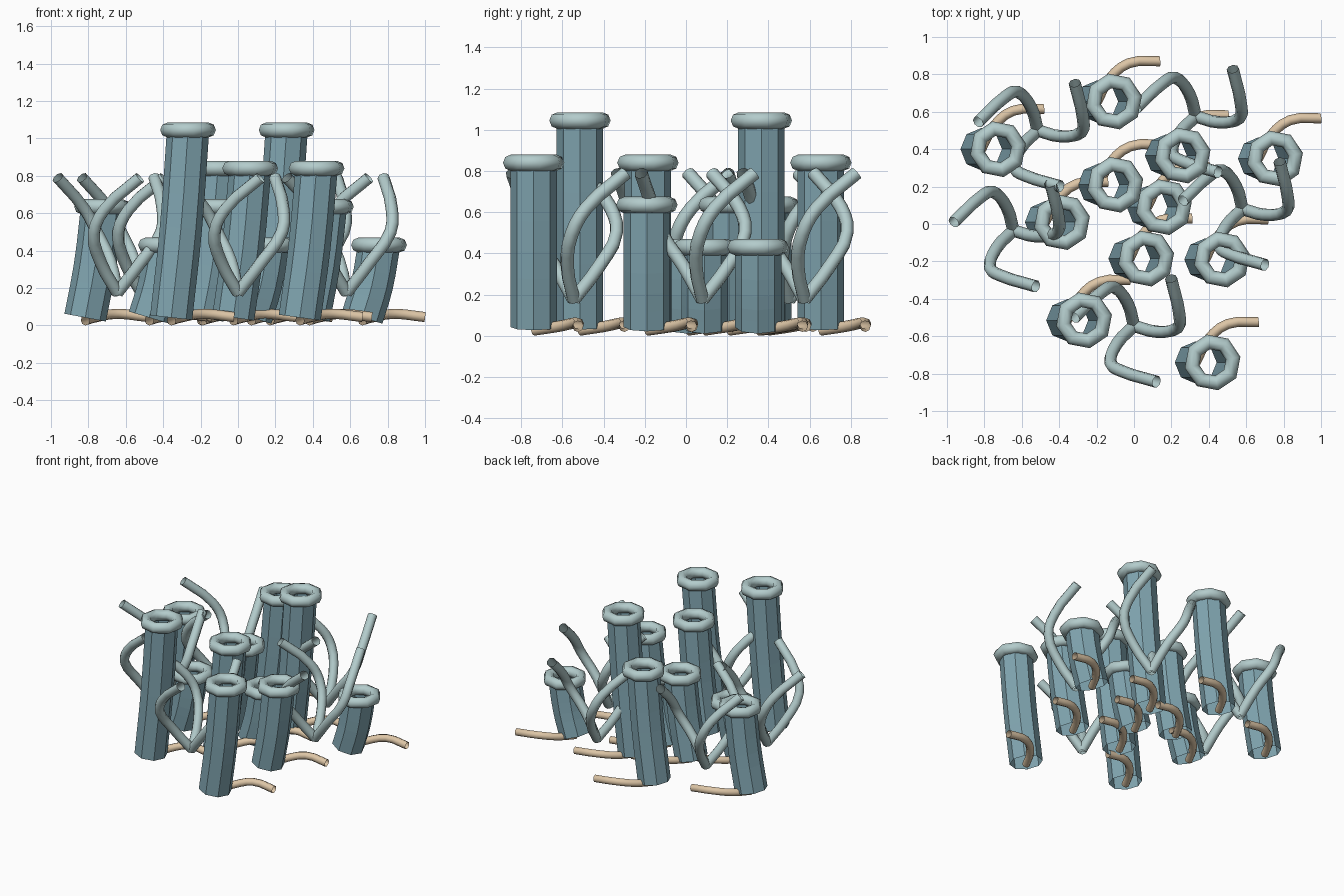
import bpy
from math import cos, sin, radians, pi

if "Cube" in bpy.data.objects:
    bpy.data.objects.remove(bpy.data.objects["Cube"])


def material(name, rgb):
    m = bpy.data.materials.new(name)
    m.diffuse_color = (*rgb, 1)
    m.use_nodes = True
    m.node_tree.nodes["Principled BSDF"].inputs["Base Color"].default_value = m.diffuse_color
    return m


TRUNK = material("slate_blue", (0.22, 0.38, 0.44))
PALE = material("pale_blue", (0.45, 0.60, 0.60))
TAN = material("tan", (0.72, 0.56, 0.38))


def sweep(name, paths, radius, mat, steps=4, closed=False, smooth=True):
    """Open-ended eight-sided tubes along smooth paths, as one mesh object."""
    cu = bpy.data.curves.new(name, 'CURVE')
    cu.dimensions = '3D'
    cu.bevel_depth = radius
    cu.bevel_resolution = 2
    cu.resolution_u = steps
    cu.use_fill_caps = False
    for pts in paths:
        sp = cu.splines.new('BEZIER')
        sp.bezier_points.add(len(pts) - 1)
        sp.use_cyclic_u = closed
        for bp, co in zip(sp.bezier_points, pts):
            bp.co = co
            bp.handle_left_type = bp.handle_right_type = 'AUTO'
    tmp = bpy.data.objects.new(name + "_curve", cu)
    bpy.context.scene.collection.objects.link(tmp)
    bpy.context.view_layer.update()
    deps = bpy.context.evaluated_depsgraph_get()
    mesh = bpy.data.meshes.new_from_object(tmp.evaluated_get(deps))
    bpy.data.objects.remove(tmp)
    mesh.materials.clear()
    mesh.materials.append(mat)
    mesh.polygons.foreach_set("use_smooth", [smooth] * len(mesh.polygons))
    ob = bpy.data.objects.new(name, mesh)
    bpy.context.scene.collection.objects.link(ob)
    return ob


# Leaning hollow tubes: lip centre x, y and height
tubes = [(-0.107, 0.655, 0.84), (-0.727, 0.40, 0.635), (-0.10, 0.21, 0.635),
         (0.26, 0.366, 1.045), (0.754, 0.35, 0.43), (-0.385, 0.01, 0.43),
         (0.16, 0.09, 0.43), (0.065, -0.185, 0.84), (0.47, -0.19, 0.635),
         (-0.267, -0.515, 1.045), (0.42, -0.74, 0.84)]

for i, (x, y, h) in enumerate(tubes, 1):
    bx = x - 0.09
    sweep(f"tube_{i}", [[(bx, y, 0.042), (bx + 0.052, y, h * 0.5), (x, y, h)]],
          0.113, TRUNK, steps=3, smooth=False)
    # Thick rounded rim around the mouth
    ring = [(x + 0.112 * cos(k * pi / 4 + 0.2), y + 0.112 * sin(k * pi / 4 + 0.2), h)
            for k in range(8)]
    sweep(f"rim_{i}", [ring], 0.04, PALE, steps=1, closed=True)
    # Root bending out along the ground
    root = [(bx, y, 0.027), (bx + 0.065, y + 0.12, 0.045),
            (bx + 0.17, y + 0.205, 0.062), (bx + 0.335, y + 0.215, 0.045)]
    sweep(f"root_{i}", [root], 0.027, TAN, steps=3)

# Clusters of three twisting fronds: angle, radius and height along each frond
profile = [(0, 0, 0.175), (-14, 0.13, 0.34), (-2, 0.235, 0.50),
           (14, 0.25, 0.62), (52, 0.322, 0.79)]
clusters = [(-0.645, -0.035), (0.0, -0.545), (-0.515, 0.50), (0.33, 0.575), (0.58, 0.08)]

for i, (cx, cy) in enumerate(clusters, 1):
    paths = [[(cx + r * cos(radians(a + 120 * k)), cy + r * sin(radians(a + 120 * k)), z)
              for a, r, z in profile] for k in range(3)]
    sweep(f"fronds_{i}", paths, 0.033, PALE, steps=3)
